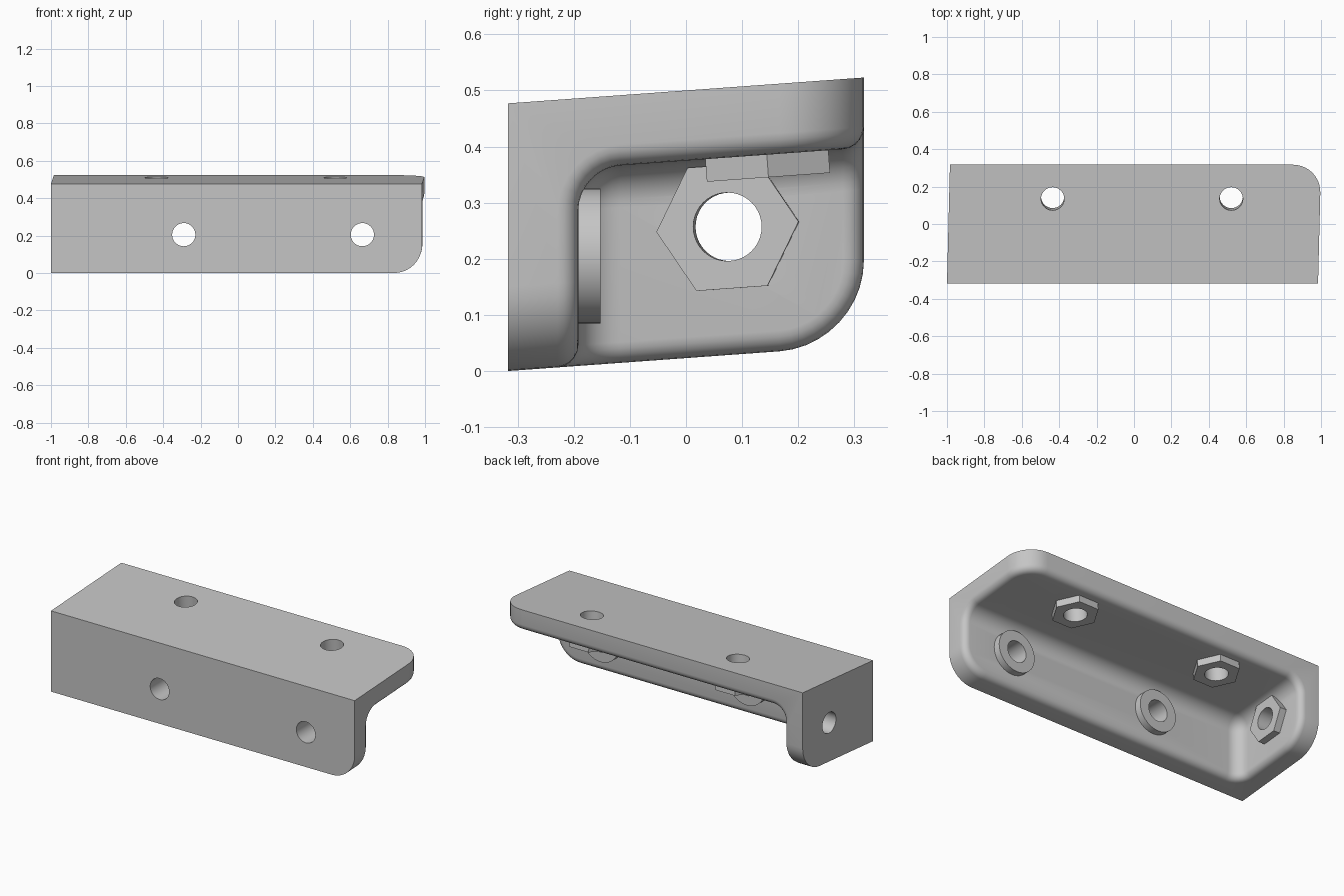
import bpy, bmesh, math
from mathutils import Vector

if "Cube" in bpy.data.objects:
    bpy.data.objects.remove(bpy.data.objects["Cube"])

SX, SZ = 0.025, 0.0726            # skew of the bracket along its depth
HX, HY, H, T = 0.992, 0.317, 0.477, 0.125

steel = bpy.data.materials.new("grey_steel")
steel.diffuse_color = (0.56, 0.56, 0.56, 1)
steel.use_nodes = True
steel.node_tree.nodes["Principled BSDF"].inputs["Base Color"].default_value = steel.diffuse_color


def skew(p):
    return Vector((p.x + SX * p.y, p.y, p.z + SZ * (p.y + HY)))


def add_object(name, bm):
    bmesh.ops.recalc_face_normals(bm, faces=bm.faces[:])
    me = bpy.data.meshes.new(name)
    bm.to_mesh(me)
    bm.free()
    me.materials.append(steel)
    ob = bpy.data.objects.new(name, me)
    bpy.context.collection.objects.link(ob)
    return ob


def cylinder(name, start, axis, radius, length, sides, turn=0.0):
    """Prism that starts at a point and runs along an axis."""
    axis = Vector(axis).normalized()
    ref = Vector((0, 1, 0)) if abs(axis.y) < 0.5 else Vector((1, 0, 0))
    u = (ref - axis * ref.dot(axis)).normalized()
    v = axis.cross(u)
    bm = bmesh.new()
    rings = []
    for d in (0, length):
        rings.append([bm.verts.new(Vector(start) + axis * d + radius * (
            u * math.cos(a) + v * math.sin(a)))
            for a in (turn + 2 * math.pi * i / sides for i in range(sides))])
    for i in range(sides):
        j = (i + 1) % sides
        bm.faces.new((rings[0][i], rings[0][j], rings[1][j], rings[1][i]))
    for r in rings:
        bm.faces.new(r)
    return add_object(name, bm)


# Bracket: three plates meeting at a corner
# grid index 0 = outer face, 1 = inner face, 2 = free rim
grid = ((-HX, -HX + T, HX), (-HY, -HY + T, HY), (H, H - T, 0.0))
bm = bmesh.new()
verts = {}


def vert(key):
    if key not in verts:
        verts[key] = bm.verts.new([grid[i][key[i]] for i in range(3)])
    return verts[key]


def cycle(key, n):
    return tuple(key[(i - n) % 3] for i in range(3))


outer = [(0, 0, 0), (0, 2, 0), (0, 2, 2), (0, 0, 2)]
inner = [(1, 1, 1), (1, 2, 1), (1, 2, 2), (1, 1, 2)]
rim = [(2, 0, 0), (2, 2, 0), (2, 2, 1), (2, 1, 1), (2, 1, 2), (2, 0, 2)]
for n in range(3):
    for loop in (outer, inner, rim):
        bm.faces.new([vert(cycle(k, n)) for k in loop])
bmesh.ops.recalc_face_normals(bm, faces=bm.faces[:])


def bevel(edges, radius, segments):
    bmesh.ops.bevel(bm, geom=edges, offset=radius, offset_type='OFFSET',
                    segments=segments, profile=0.5, affect='EDGES',
                    clamp_overlap=False)
    bm.normal_update()


def edges_between(a, b):
    return [bm.edges.get((verts[cycle(a, n)], verts[cycle(b, n)])) for n in range(3)]


# Rounded plate corners and inner fillets
corners = edges_between((2, 2, 0), (2, 2, 1))
bevel(corners, 0.15, 10)
e = 1e-4


def in_cavity(v):
    return (v.co.x > grid[0][1] - e and v.co.y > grid[1][1] - e
            and v.co.z < grid[2][1] + e)


fillets = [ed for ed in bm.edges if all(in_cavity(v) for v in ed.verts)
           and ed.calc_face_angle_signed(0) < -1]
bevel(fillets, 0.075, 8)

# Rounded rim on the inside of the plates
rims = [ed for ed in bm.edges if all(in_cavity(v) for v in ed.verts)
        and ed.calc_face_angle_signed(0) > 1]
bevel(rims, 0.037, 5)
for v in bm.verts:
    v.co = skew(v.co)
bracket = add_object("bracket", bm)

# Fasteners and their holes: name, outer surface point, inward axis, sides
top_in, end_in, front_in = (0, SZ, -1), (1, -SX, 0), (0, 1, 0)
z_top = H + SZ * (0.135 + HY)
fasteners = [
    ("top_nut_left", (-0.435, 0.135, z_top), top_in, 6, math.pi / 2, 0.062),
    ("top_nut_right", (0.52, 0.135, z_top), top_in, 6, math.pi / 2, 0.062),
    ("end_nut", (-HX + SX * 0.08, 0.078, 0.257), end_in, 6, math.atan(SZ), 0.061),
    ("front_washer_left", (-0.29, -HY, 0.205), front_in, 40, 0, 0.062),
    ("front_washer_right", (0.665, -HY, 0.205), front_in, 40, 0, 0.062),
]


def cut(ob, cutter):
    mod = ob.modifiers.new("hole", 'BOOLEAN')
    mod.operation, mod.solver, mod.object = 'DIFFERENCE', 'EXACT', cutter
    bpy.context.view_layer.objects.active = ob
    bpy.ops.object.modifier_apply(modifier=mod.name)


parts = [bracket]
for name, point, axis, sides, turn, hole in fasteners:
    p, a = Vector(point), Vector(axis).normalized()
    part = cylinder(name, p + a * (T - 0.01), a, 0.127 if sides == 6 else 0.12,
                    0.05, sides, turn)
    cutter = cylinder("hole_cutter", p - a * 0.1, a, hole, 0.4, 40)
    cut(part, cutter)
    cut(bracket, cutter)
    bpy.data.objects.remove(cutter)
    parts.append(part)

for ob in parts:
    bpy.ops.object.select_all(action='DESELECT')
    ob.select_set(True)
    bpy.context.view_layer.objects.active = ob
    bpy.ops.object.shade_smooth_by_angle(angle=math.radians(30))
